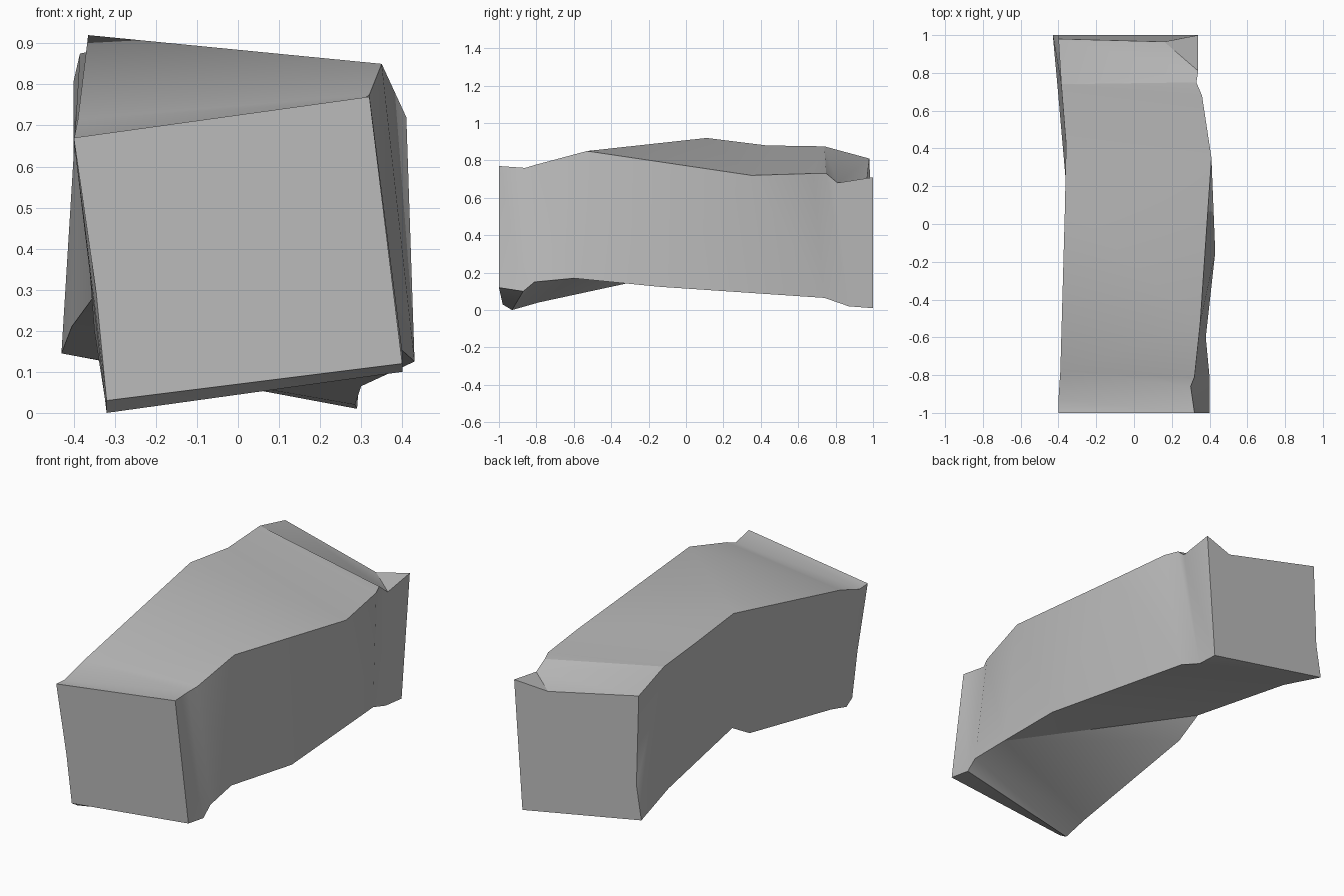
import bpy
import bmesh

cube = bpy.data.objects.get("Cube")
if cube:
    bpy.data.objects.remove(cube, do_unlink=True)

# One flat grey
grey = bpy.data.materials.new("stone_grey")
grey.use_nodes = True
colour = (0.5, 0.5, 0.5, 1)
grey.diffuse_color = colour
grey.node_tree.nodes["Principled BSDF"].inputs["Base Color"].default_value = colour

# Four long corner rails of the crooked block, front to back
top_right = [(-.40, -1, .67), (-.40, -.93, .665), (-.39, -.78, .715), (-.365, .11, .92),
             (-.36, .43, .88), (-.385, .74, .875), (-.40, .98, .81)]
top_left = [(.32, -1, .77), (.30, -.86, .76), (.32, -.81, .775), (.35, -.53, .85),
            (.41, .35, .72), (.36, .68, .73), (.33, .75, .73), (.34, .81, .68)]
low_left = [(.40, -1, .12), (.40, -.87, .10), (.40, -.81, .15), (.38, -.6, .17),
            (.43, -.15, .125), (.30, .74, .065), (.285, .87, .02), (.29, 1, .01)]
low_right = [(-.32, -.98, .03), (-.32, -.93, 0), (-.325, -.79, .04), (-.35, -.05, .2),
             (-.35, .1, .285), (-.405, .73, .21), (-.43, 1, .145)]

# Extra points where the end faces bend or are chipped
front_bend = (-.345, -.99, .29)
back_bend = (-.40, 1, .33)
chip_inner = (.16, .965, .68)
chip_corner = (.34, 1, .71)

bm = bmesh.new()
shared = {}


def vert(point):
    """Return the one vertex at this point."""
    if point not in shared:
        shared[point] = bm.verts.new(point)
    return shared[point]


def face(*points):
    bm.faces.new([vert(p) for p in points])


def strip(rail_a, rail_b, steps):
    """Fill between two rails; each letter advances one rail by a point."""
    a = b = 0
    for step in steps:
        if step == "a":
            face(rail_a[a], rail_a[a + 1], rail_b[b])
            a += 1
        else:
            face(rail_a[a], rail_b[b + 1], rail_b[b])
            b += 1


# Long sides
strip(top_right, top_left + [chip_inner], "ababbabababbab")
strip(top_left + [chip_corner], low_left, "babababa" + "baababa")
strip(low_left, low_right, "ababab" + "baababa")
strip([front_bend] + low_right + [back_bend], top_right, "baabaababbaaab")

# Chipped corner and both ends
face(top_left[-1], chip_corner, chip_inner)
face(top_right[0], top_left[0], low_left[0], low_right[0], front_bend)
face(top_right[-1], chip_inner, chip_corner, low_left[-1], low_right[-1], back_bend)

bmesh.ops.recalc_face_normals(bm, faces=bm.faces)
mesh = bpy.data.meshes.new("crooked_block")
bm.to_mesh(mesh)
bm.free()
mesh.materials.append(grey)
block = bpy.data.objects.new("crooked_block", mesh)
bpy.context.collection.objects.link(block)

# Soft sides, crisp corners
bpy.ops.object.select_all(action="DESELECT")
block.select_set(True)
bpy.context.view_layer.objects.active = block
bpy.ops.object.shade_smooth_by_angle()
